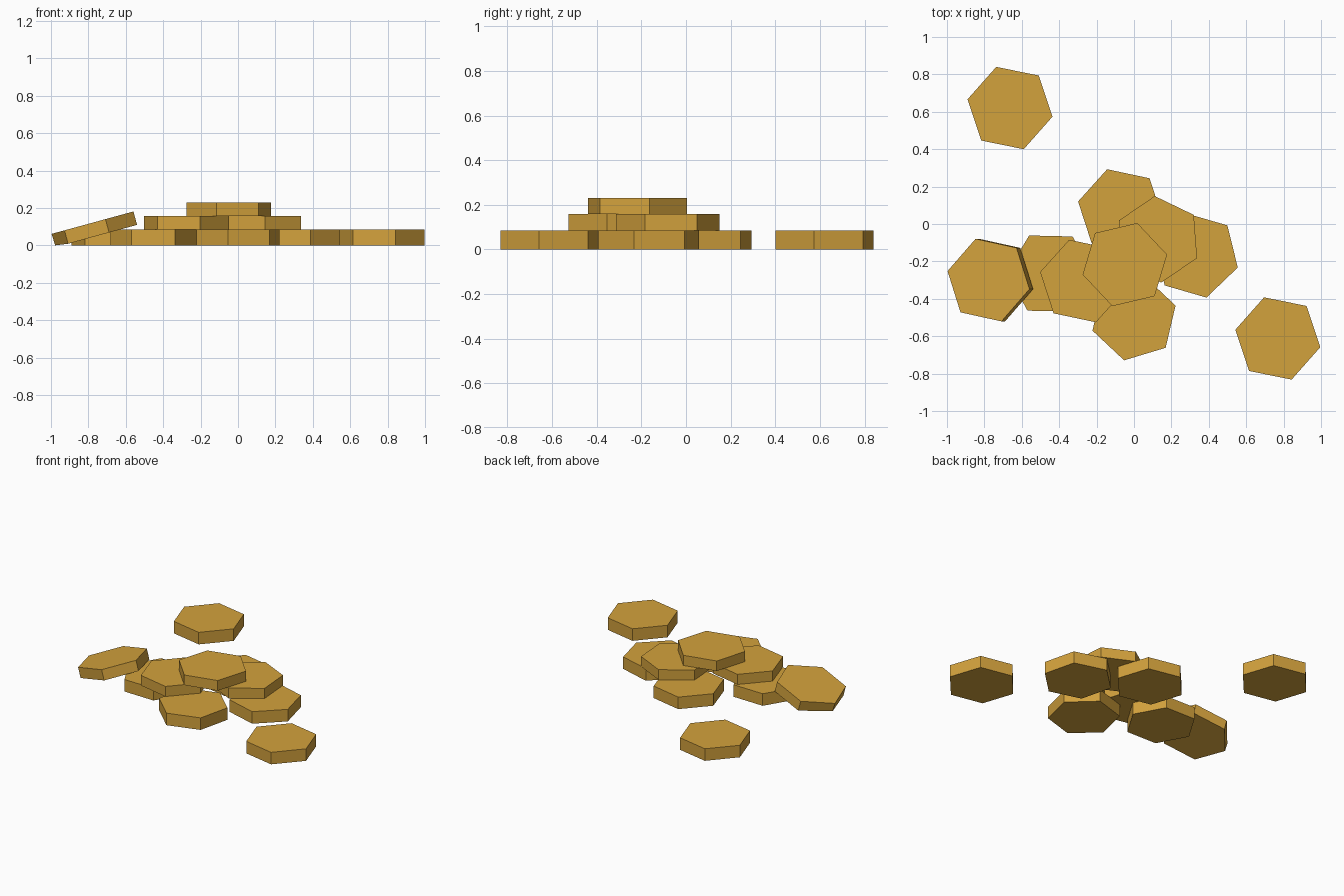
import bpy, bmesh
from math import radians
from mathutils import Matrix, Vector

if "Cube" in bpy.data.objects:
    bpy.data.objects.remove(bpy.data.objects["Cube"])

RADIUS = 0.232
STEP = 0.0722          # thickness of a stacked tile
BASE = 0.0856          # thickness of a tile lying on the ground

gold = bpy.data.materials.new("gold")
gold.diffuse_color = (0.65, 0.36, 0.046, 1)
gold.use_nodes = True
gold.node_tree.nodes["Principled BSDF"].inputs["Base Color"].default_value = gold.diffuse_color


def hex_tile(name, x, y, angle, z0, z1, tilt=0):
    """Hexagonal tile with a corner at `angle` degrees, tilted about y."""
    bm = bmesh.new()
    bmesh.ops.create_cone(bm, cap_ends=True, segments=6, radius1=RADIUS,
                          radius2=RADIUS, depth=z1 - z0)
    # turn so that one corner points along +x before applying the angle
    c = max((v.co for v in bm.verts), key=lambda p: p.x + 0.001 * p.y)
    offset = Vector((1, 0)).angle_signed(Vector((c.x, c.y)))
    mat = (Matrix.Translation((x, y, z1))
           @ Matrix.Rotation(radians(-tilt), 4, 'Y')
           @ Matrix.Translation((0, 0, (z0 - z1) / 2))
           @ Matrix.Rotation(radians(angle) + offset, 4, 'Z'))
    bm.transform(mat)
    # flatten anything sunk under the ground
    for v in bm.verts:
        v.co.z = max(v.co.z, 0)
    me = bpy.data.meshes.new(name)
    bm.to_mesh(me)
    bm.free()
    me.materials.append(gold)
    bpy.context.collection.objects.link(bpy.data.objects.new(name, me))


# tiles lying on the ground
ground = [(-0.663, 0.62, -11.5), (0.769, -0.612, -11.5), (-0.072, 0.072, -12),
          (0.332, -0.168, -16.2), (0.0, -0.503, 16.8), (-0.449, -0.265, -1.3)]
for i, (x, y, a) in enumerate(ground):
    hex_tile(f"ground_tile_{i + 1}", x, y, a, 0, BASE)

# second layer
for i, (x, y, a) in enumerate([(-0.275, -0.305, -12), (0.128, -0.082, -25.7)]):
    hex_tile(f"middle_tile_{i + 1}", x, y, a, BASE, BASE + STEP)

# top of the pile
hex_tile("top_tile", -0.049, -0.217, 13.3, BASE + STEP, BASE + 2 * STEP)

# tile leaning on the edge of the pile
hex_tile("leaning_tile", -0.778, -0.30, -12, 0.121 - 0.074, 0.121, tilt=15.3)
